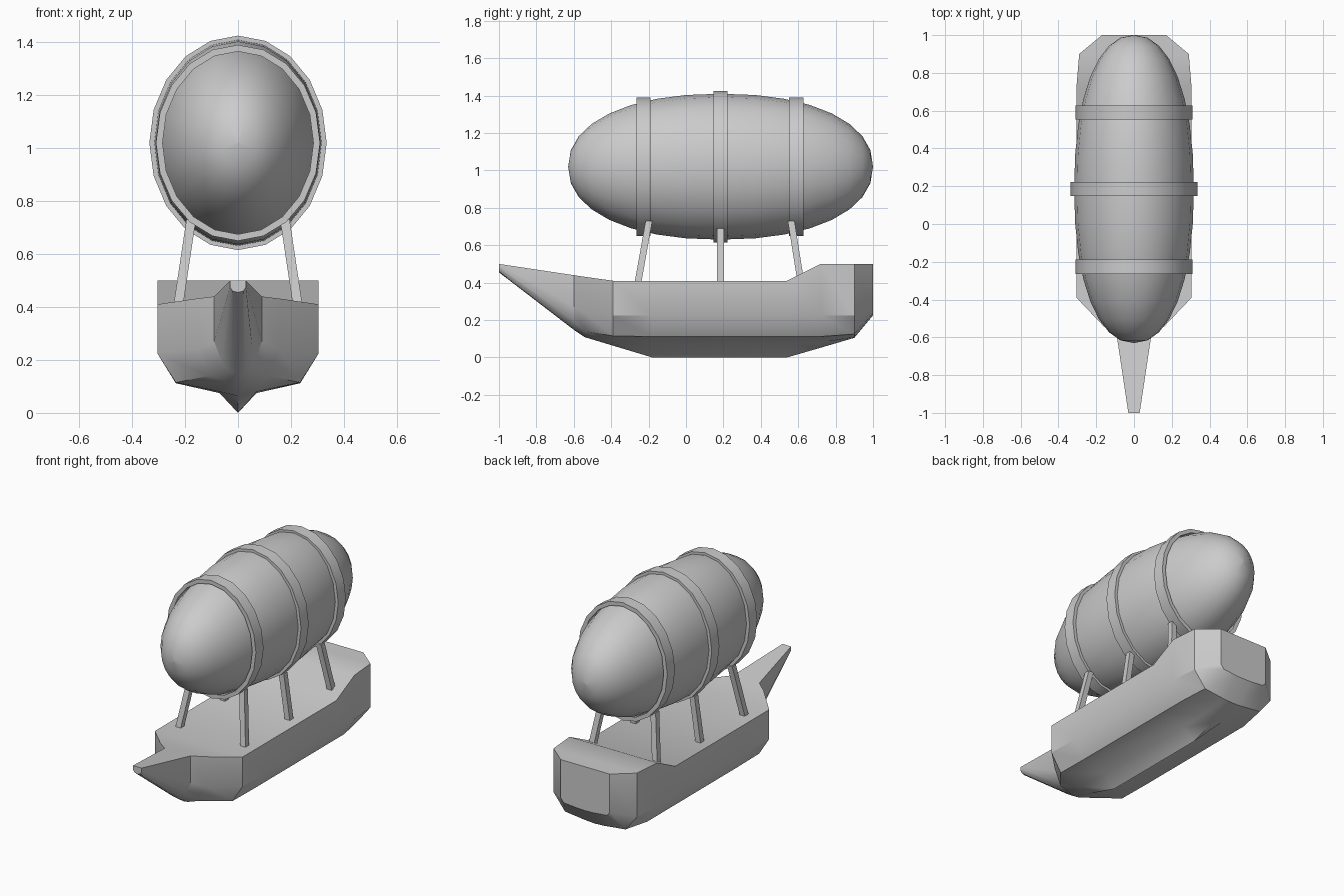
import bpy, bmesh, math
from mathutils import Vector

if "Cube" in bpy.data.objects:
    bpy.data.objects.remove(bpy.data.objects["Cube"])

CY, CZ = 0.185, 1.02      # balloon centre
SEG = 20


def loft(name, sections, angle=30):
    """Skin closed loops of equal length, capping both ends."""
    bm = bmesh.new()
    loops = [[bm.verts.new(p) for p in s] for s in sections]
    n = len(loops[0])
    for a, b in zip(loops, loops[1:]):
        for i in range(n):
            j = (i + 1) % n
            bm.faces.new((a[i], a[j], b[j], b[i]))
    bm.faces.new(loops[0])
    bm.faces.new(loops[-1])
    return finish(name, bm, angle)


def finish(name, bm, angle):
    bmesh.ops.remove_doubles(bm, verts=bm.verts, dist=0.0005)
    bmesh.ops.recalc_face_normals(bm, faces=bm.faces)
    me = bpy.data.meshes.new(name)
    bm.to_mesh(me)
    bm.free()
    ob = bpy.data.objects.new(name, me)
    bpy.context.collection.objects.link(ob)
    bpy.ops.object.select_all(action='DESELECT')
    ob.select_set(True)
    bpy.context.view_layer.objects.active = ob
    bpy.ops.object.shade_smooth_by_angle(angle=math.radians(angle))
    return ob


def ellipse(y, rx, rz):
    return [Vector((rx * math.sin(2 * math.pi * i / SEG), y,
                    CZ + rz * math.cos(2 * math.pi * i / SEG))) for i in range(SEG)]


# Balloon: slightly full ellipsoid along y
secs = []
RINGS = 16
for k in range(RINGS + 1):
    t = math.pi * k / RINGS
    c, s = math.cos(t), max(math.sin(t), 0)
    y = -math.copysign(abs(c) ** (2 / 2.2), c) * 0.815
    r = max(s ** (2 / 2.2), 0.002)
    secs.append(ellipse(CY + y, 0.317 * r, 0.39 * r))
loft("balloon", secs, 60)

# Straps around the balloon
for name, y, rx, rz in (("front_strap", -0.227, 0.31, 0.37),
                        ("middle_strap", 0.185, 0.335, 0.405),
                        ("rear_strap", 0.59, 0.31, 0.37)):
    bm = bmesh.new()
    h, t = 0.038, 0.025
    loops = [[bm.verts.new(p) for p in ellipse(y + dy, rx - d, rz - d)]
             for dy, d in ((-h, 0), (h, 0), (h, t), (-h, t))]
    for q in range(4):
        a, b = loops[q], loops[(q + 1) % 4]
        for i in range(SEG):
            j = (i + 1) % SEG
            bm.faces.new((a[i], a[j], b[j], b[i]))
    finish(name, bm, 30)

# Hull stations: y, gunwale, side, bilge, keel shoulder (x, z), keel z
stations = [
    (-1.00, (.03, .50), (.03, .488), (.03, .475), (.02, .46), .455),
    (-0.60, (.09, .44), (.09, .27), (.06, .19), (.025, .152), .148),
    (-0.54, (.162, .431), (.155, .24), (.11, .14), (.03, .112), .108),
    (-0.39, (.305, .41), (.305, .225), (.235, .115), (.07, .08), .063),
    (-0.18, (.305, .41), (.305, .225), (.235, .112), (.07, .075), 0),
    (0.54, (.305, .41), (.305, .225), (.235, .112), (.07, .075), 0),
    (0.72, (.305, .50), (.305, .225), (.235, .112), (.07, .08), .052),
    (0.90, (.29, .50), (.29, .225), (.21, .125), (.06, .108), .105),
    (1.00, (.17, .50), (.17, .26), (.15, .235), (.05, .226), .225),
]
secs = []
for y, *pts, kz in stations:
    secs.append([Vector((x, y, z)) for x, z in pts] + [Vector((0, y, kz))]
                + [Vector((-x, y, z)) for x, z in reversed(pts)])
loft("hull", secs, 32)

# Struts from deck to straps
for name, y0, y1, top in (("front_strut", -0.255, -0.198, 0.73),
                          ("middle_strut", 0.185, 0.185, 0.69),
                          ("rear_strut", 0.613, 0.562, 0.73)):
    for side, sx in (("right", 1), ("left", -1)):
        w = 0.018
        secs = []
        for z in (0.39, top):
            f = (z - 0.41) / (top - 0.41)
            x = sx * (0.225 - 0.15 * (z - 0.41))
            y = y0 + (y1 - y0) * f
            secs.append([Vector((x + a * w, y + b * w, z))
                         for a, b in ((-1, -1), (1, -1), (1, 1), (-1, 1))])
        loft(f"{name}_{side}", secs)
